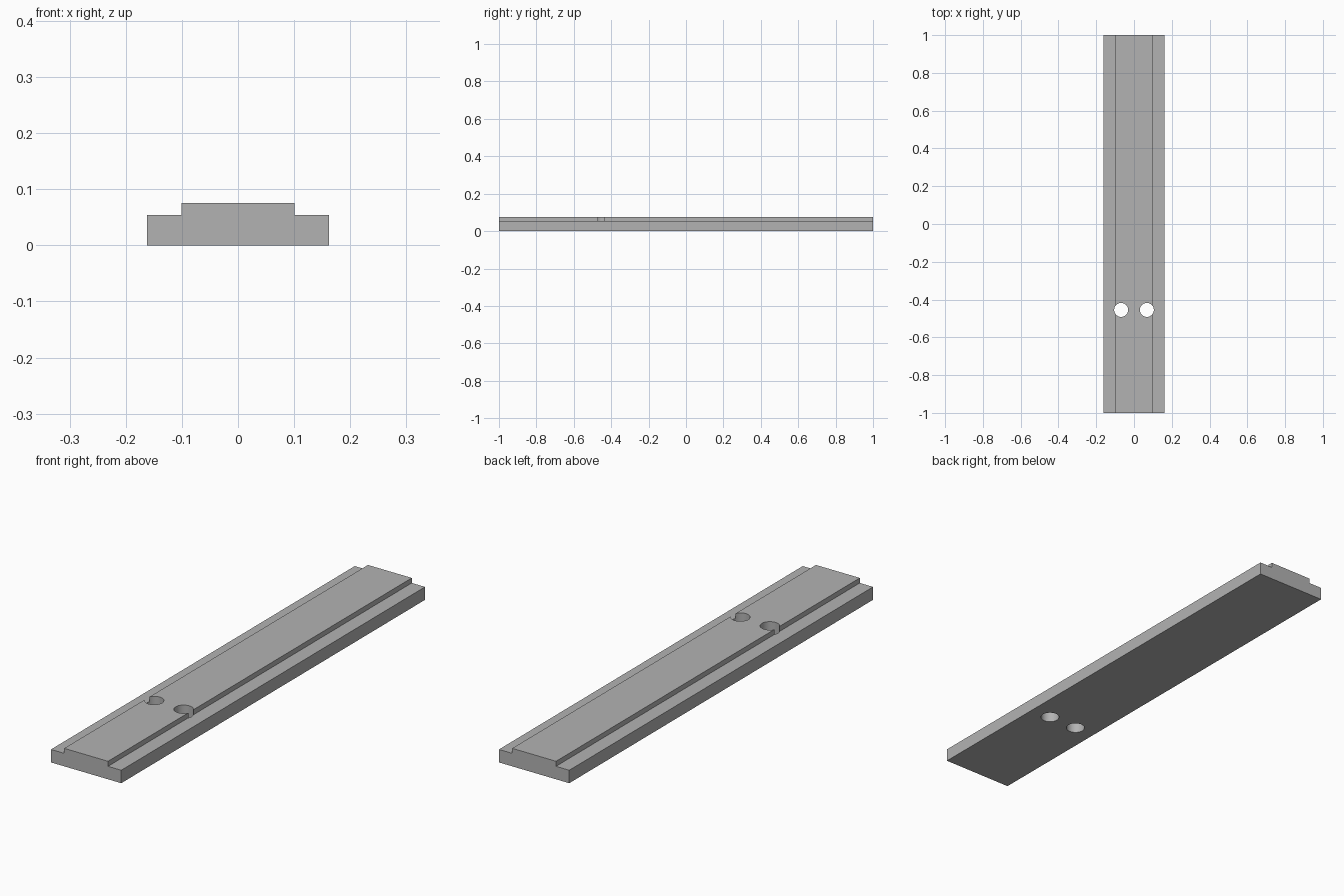
import bpy, bmesh
from mathutils import Matrix

if "Cube" in bpy.data.objects:
    bpy.data.objects.remove(bpy.data.objects["Cube"])

HALF_LEN = 1.0
HALF_W, RAIL_HALF_W = 0.162, 0.101
BASE_H, TOP_H = 0.054, 0.075
HOLE_X, HOLE_Y, HOLE_R = 0.068, -0.455, 0.037

grey = bpy.data.materials.new("plain_grey")
grey.diffuse_color = (0.45, 0.45, 0.45, 1)
grey.use_nodes = True
grey.node_tree.nodes["Principled BSDF"].inputs["Base Color"].default_value = grey.diffuse_color


def make_object(name, bm):
    bmesh.ops.recalc_face_normals(bm, faces=bm.faces)
    mesh = bpy.data.meshes.new(name)
    bm.to_mesh(mesh)
    bm.free()
    mesh.materials.append(grey)
    obj = bpy.data.objects.new(name, mesh)
    bpy.context.collection.objects.link(obj)
    return obj


# Stepped bar: mirrored profile extruded along y
half = [(HALF_W, 0), (HALF_W, BASE_H), (RAIL_HALF_W, BASE_H), (RAIL_HALF_W, TOP_H)]
profile = half + [(-x, z) for x, z in reversed(half)]
bm = bmesh.new()
face = bm.faces.new([bm.verts.new((x, -HALF_LEN, z)) for x, z in profile])
ext = bmesh.ops.extrude_face_region(bm, geom=[face])
bmesh.ops.translate(bm, vec=(0, 2 * HALF_LEN, 0),
                    verts=[g for g in ext["geom"] if isinstance(g, bmesh.types.BMVert)])
bar = make_object("stepped_bar", bm)

# Pair of through holes that break out of the raised rail's sides
bm = bmesh.new()
for side in (-1, 1):
    bmesh.ops.create_cone(bm, cap_ends=True, segments=48, radius1=HOLE_R, radius2=HOLE_R,
                          depth=0.3, matrix=Matrix.Translation((side * HOLE_X, HOLE_Y, 0.04)))
cutter = make_object("hole_cutter", bm)
cutter.hide_render = True

cut = bar.modifiers.new("holes", 'BOOLEAN')
cut.operation = 'DIFFERENCE'
cut.solver = 'EXACT'
cut.object = cutter
bpy.context.view_layer.objects.active = bar
bar.select_set(True)
cutter.select_set(False)
bpy.ops.object.modifier_apply(modifier=cut.name)
bpy.data.objects.remove(cutter)

# Smooth hole walls, sharp edges elsewhere
bpy.ops.object.shade_smooth_by_angle()
